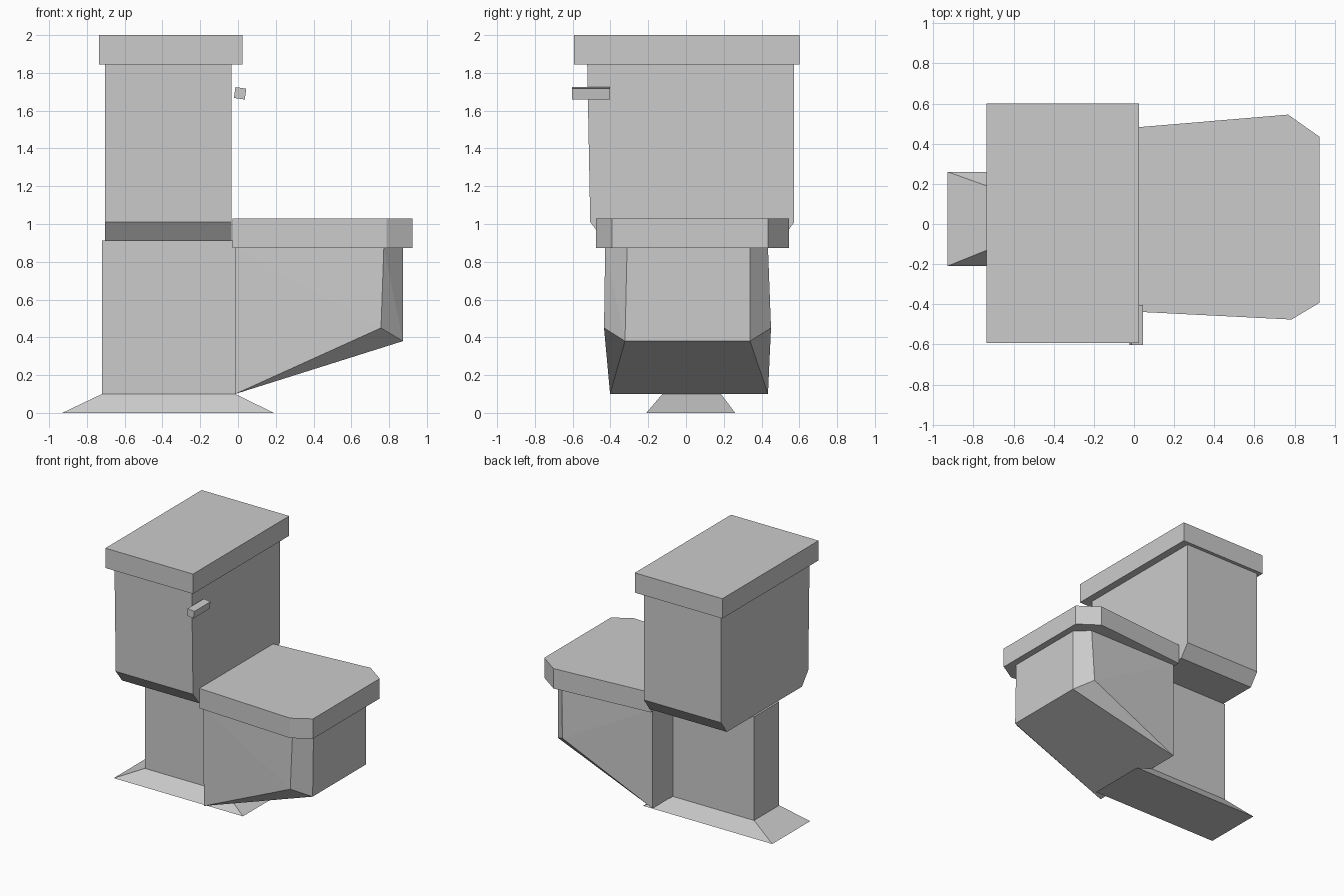
import bpy
import bmesh
from mathutils import Matrix

if "Cube" in bpy.data.objects:
    bpy.data.objects.remove(bpy.data.objects["Cube"])

grey = bpy.data.materials.new("porcelain_grey")
grey.use_nodes = True
tint = (0.6, 0.6, 0.6, 1)
grey.diffuse_color = tint
grey.node_tree.nodes["Principled BSDF"].inputs["Base Color"].default_value = tint


def rect(x0, x1, y0, y1, z):
    return [(x0, y0, z), (x1, y0, z), (x1, y1, z), (x0, y1, z)]


def solid(name, rings):
    """Flat-faced convex body wrapped around stacked outlines."""
    bm = bmesh.new()
    for ring in rings:
        for p in ring:
            bm.verts.new(p)
    bmesh.ops.convex_hull(bm, input=bm.verts)
    bmesh.ops.dissolve_limit(bm, angle_limit=0.01, verts=bm.verts, edges=bm.edges)
    bmesh.ops.recalc_face_normals(bm, faces=bm.faces)
    mesh = bpy.data.meshes.new(name)
    bm.to_mesh(mesh)
    bm.free()
    mesh.materials.append(grey)
    obj = bpy.data.objects.new(name, mesh)
    bpy.context.collection.objects.link(obj)
    return obj


# Flared foot and narrow column
solid("foot", [rect(-0.93, 0.19, -0.21, 0.26, 0),
               rect(-0.72, -0.015, -0.125, 0.185, 0.1)])
solid("column", [rect(-0.72, -0.015, -0.125, 0.185, z) for z in (0.1, 0.912)])

# Tank with both ends bevelled at the bottom, and its lid
solid("tank", [rect(-0.705, -0.035, -0.43, 0.5, 0.91),
               rect(-0.705, -0.035, -0.507, 0.573, 1.01),
               rect(-0.705, -0.035, -0.523, 0.573, 1.845)])
solid("tank_lid", [rect(-0.735, 0.024, -0.592, 0.6, z) for z in (1.845, 2)])

# Bowl with cut front corners and a sloping underside
bowl_top = [(-0.015, -0.405, 0.875), (0.772, -0.428, 0.875), (0.873, -0.312, 0.875),
            (0.873, 0.339, 0.875), (0.772, 0.434, 0.875), (-0.015, 0.434, 0.875)]
bowl_low = [(-0.015, -0.402, 0.1), (0.757, -0.434, 0.45), (0.873, -0.323, 0.38),
            (0.873, 0.339, 0.38), (0.757, 0.45, 0.45), (-0.015, 0.434, 0.1)]
solid("bowl", [bowl_low, bowl_top])

# Closed seat slab
outline = [(-0.03, -0.435), (0.785, -0.476), (0.925, -0.392),
           (0.925, 0.434), (0.768, 0.545), (-0.03, 0.478)]
solid("seat", [[(x, y, z) for x, y in outline] for z in (0.874, 1.03)])

# Slightly tilted flush handle
handle = solid("flush_handle", [rect(-0.029, 0.029, -0.1, 0.1, z) for z in (-0.029, 0.029)])
handle.matrix_world = Matrix.Translation((0.011, -0.503, 1.692)) @ Matrix.Rotation(0.14, 4, 'Y')
